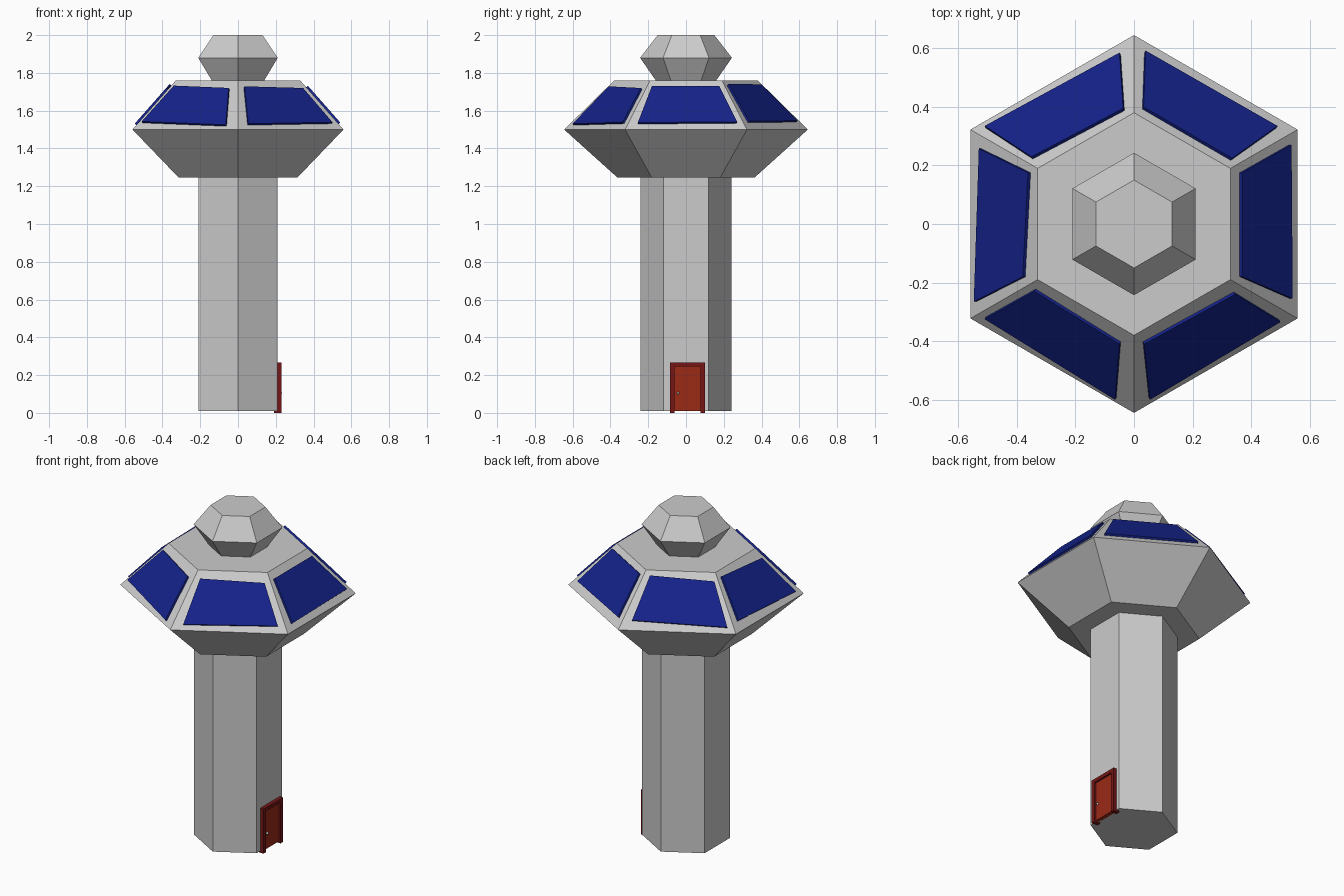
import bpy, bmesh, math
from mathutils import Vector

if "Cube" in bpy.data.objects:
    bpy.data.objects.remove(bpy.data.objects["Cube"])


def material(name, rgb):
    m = bpy.data.materials.new(name)
    m.diffuse_color = (*rgb, 1)
    m.use_nodes = True
    m.node_tree.nodes["Principled BSDF"].inputs["Base Color"].default_value = m.diffuse_color
    return m


def make_object(name, bm, mat=None):
    bmesh.ops.recalc_face_normals(bm, faces=bm.faces[:])
    me = bpy.data.meshes.new(name)
    bm.to_mesh(me)
    bm.free()
    ob = bpy.data.objects.new(name, me)
    bpy.context.collection.objects.link(ob)
    if mat:
        me.materials.append(mat)
    return ob


def loft(name, rings, mat=None):
    """Skin equal-length rings of points and cap both ends."""
    bm = bmesh.new()
    vs = [[bm.verts.new(p) for p in ring] for ring in rings]
    n = len(vs[0])
    for a, b in zip(vs, vs[1:]):
        for i in range(n):
            j = (i + 1) % n
            bm.faces.new((a[i], a[j], b[j], b[i]))
    bm.faces.new(vs[0][::-1])
    bm.faces.new(vs[-1])
    return make_object(name, bm, mat)


def box(name, lo, hi, mat):
    def ring(z):
        return [(lo[0], lo[1], z), (hi[0], lo[1], z), (hi[0], hi[1], z), (lo[0], hi[1], z)]
    return loft(name, [ring(lo[2]), ring(hi[2])], mat)


blue = material("window_blue", (0.007, 0.016, 0.25))
dark_red = material("frame_red", (0.18, 0.008, 0.008))
red = material("door_red", (0.33, 0.023, 0.008))

# Hexagonal tower: shaft, flared cabin and cap as (corner radius, height)
profile = [(0.24, 0.01), (0.24, 1.245), (0.362, 1.245), (0.645, 1.5),
           (0.38, 1.76), (0.16, 1.76), (0.243, 1.88), (0.15, 2.0)]
corners = [math.radians(30 + 60 * k) for k in range(6)]
loft("tower", [[(r * math.cos(a), r * math.sin(a), z) for a in corners] for r, z in profile])

# Slightly uneven windows on the upper slopes: plan corners per facing angle
windows = {
    0: [(0.37, 0.175), (0.538, 0.27), (0.542, -0.255), (0.37, -0.18)],
    60: [(0.04, 0.592), (0.033, 0.40), (0.335, 0.225), (0.49, 0.335)],
    120: [(-0.51, 0.335), (-0.05, 0.585), (-0.037, 0.395), (-0.35, 0.23)],
    180: [(-0.53, 0.257), (-0.547, -0.265), (-0.38, -0.18), (-0.362, 0.175)],
    240: [(-0.51, -0.325), (-0.34, -0.23), (-0.05, -0.41), (-0.065, -0.6)],
    300: [(0.035, -0.41), (0.345, -0.24), (0.5, -0.335), (0.055, -0.6)],
}
c30 = math.cos(math.radians(30))
slope = (1.76 - 1.5) / ((0.645 - 0.38) * c30)
for k, (deg, plan) in enumerate(windows.items()):
    a = math.radians(deg)
    out = Vector((math.cos(a), math.sin(a), 0))
    normal = (out * slope + Vector((0, 0, 1))).normalized()
    outer = []
    for x, y in plan:
        dist = x * out.x + y * out.y
        outer.append(Vector((x, y, 1.5 + (0.645 * c30 - dist) * slope + 0.018)))
    inner = [p - normal * 0.02 for p in outer]
    loft(f"window_{k + 1}", [inner, outer], blue)

# Door with surrounding frame on the +x side
box("door_leaf", (0.195, -0.065, 0.01), (0.219, 0.08, 0.25), red)
box("door_jamb_left", (0.19, -0.085, 0.0), (0.23, -0.062, 0.268), dark_red)
box("door_jamb_right", (0.19, 0.077, 0.0), (0.23, 0.10, 0.268), dark_red)
box("door_lintel", (0.19, -0.062, 0.246), (0.23, 0.077, 0.268), dark_red)

# Door knob
bpy.ops.mesh.primitive_uv_sphere_add(segments=12, ring_count=8, radius=0.007,
                                     location=(0.225, -0.042, 0.105))
bpy.context.object.name = "door_knob"
bpy.ops.object.shade_smooth()
